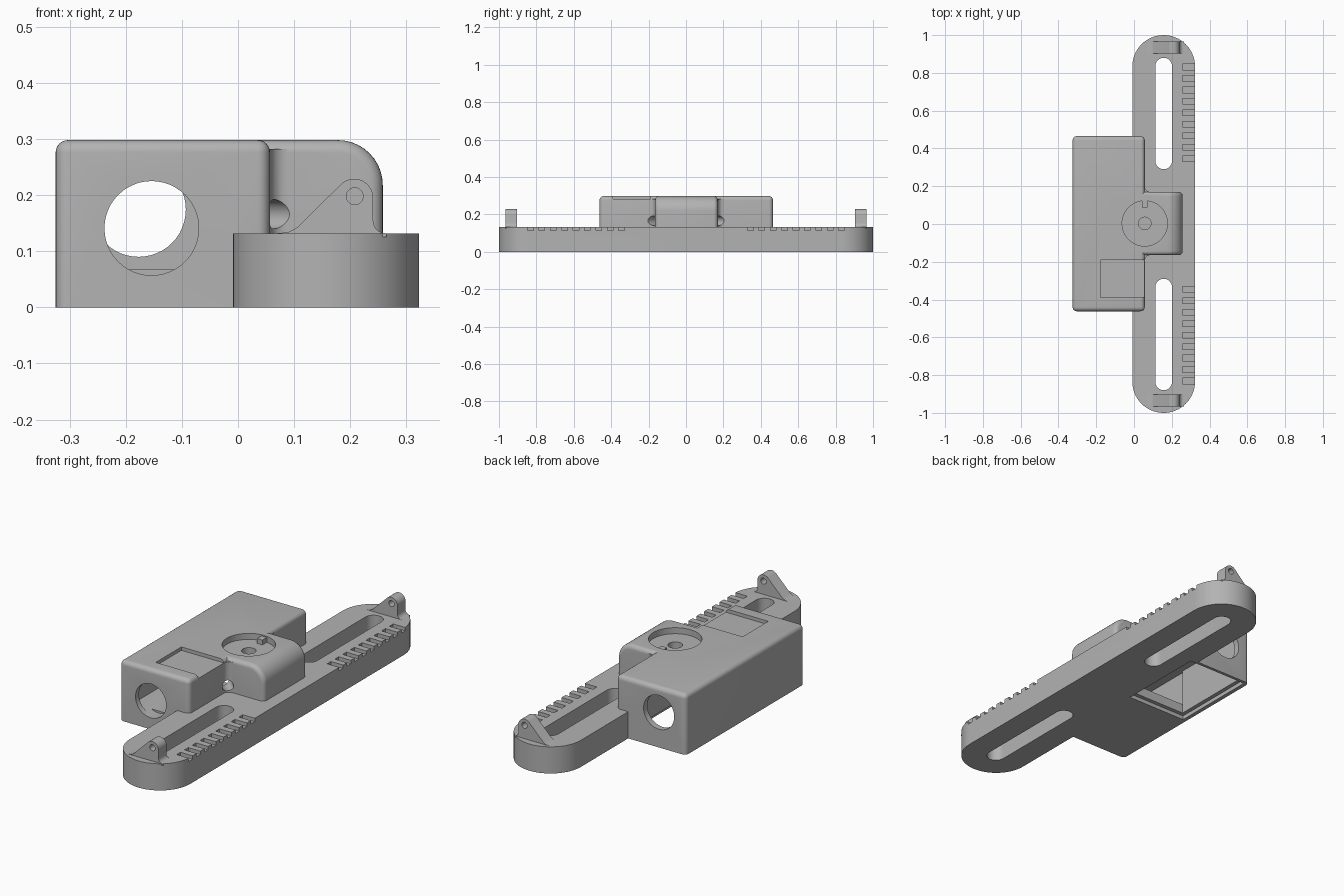
import bpy, bmesh, math
from mathutils import Vector, Matrix

cube = bpy.data.objects.get("Cube")
if cube:
    bpy.data.objects.remove(cube)

grey = bpy.data.materials.new("plain_grey")
grey.use_nodes = True
grey.diffuse_color = (0.45, 0.45, 0.45, 1)
grey.node_tree.nodes["Principled BSDF"].inputs["Base Color"].default_value = (0.45, 0.45, 0.45, 1)


def finish(bm, name):
    bmesh.ops.recalc_face_normals(bm, faces=bm.faces[:])
    mesh = bpy.data.meshes.new(name)
    bm.to_mesh(mesh)
    bm.free()
    mesh.materials.append(grey)
    ob = bpy.data.objects.new(name, mesh)
    bpy.context.collection.objects.link(ob)
    return ob


def box_mesh(x0, x1, y0, y1, z0, z1):
    bm = bmesh.new()
    size = Matrix.Diagonal((x1 - x0, y1 - y0, z1 - z0, 1))
    mid = Matrix.Translation(((x0 + x1) / 2, (y0 + y1) / 2, (z0 + z1) / 2))
    bmesh.ops.create_cube(bm, size=1, matrix=mid @ size)
    return bm


def box(name, *limits):
    return finish(box_mesh(*limits), name)


def round_edges(bm, rule, radius, segments=6):
    edges = [e for e in bm.edges if rule(e.verts[0].co, e.verts[1].co)]
    bmesh.ops.bevel(bm, geom=edges, offset=radius, segments=segments,
                    profile=0.5, affect='EDGES', clamp_overlap=True)


def prism(name, points, start, step):
    """Extrude a closed 3D outline along a step vector."""
    bm = bmesh.new()
    face = bm.faces.new([bm.verts.new(Vector(p) + Vector(start)) for p in points])
    top = bmesh.ops.extrude_face_region(bm, geom=[face])["geom"]
    bmesh.ops.translate(bm, vec=step, verts=[v for v in top if isinstance(v, bmesh.types.BMVert)])
    return finish(bm, name)


def rod(name, centre, axis, radius, length):
    bm = bmesh.new()
    turn = Vector((0, 0, 1)).rotation_difference(Vector(axis)).to_matrix().to_4x4()
    bmesh.ops.create_cone(bm, cap_ends=True, segments=48, radius1=radius, radius2=radius,
                          depth=length, matrix=Matrix.Translation(centre) @ turn)
    return finish(bm, name)


def arc(cx, cy, r, a0, a1, n):
    angles = [math.radians(a0 + (a1 - a0) * i / n) for i in range(n + 1)]
    return [(cx + r * math.cos(a), cy + r * math.sin(a)) for a in angles]


def stadium(name, x, y, r, half, z0, z1):
    outline = arc(x, y + half, r, 0, 180, 32) + arc(x, y - half, r, 180, 360, 32)
    return prism(name, [(u, v, 0) for u, v in outline], (0, 0, z0), (0, 0, z1 - z0))


def combine(target, tool, operation='DIFFERENCE'):
    mod = target.modifiers.new("join", 'BOOLEAN')
    mod.operation, mod.solver, mod.object = operation, 'EXACT', tool
    bpy.context.view_layer.update()
    mesh = bpy.data.meshes.new_from_object(
        target.evaluated_get(bpy.context.evaluated_depsgraph_get()))
    target.modifiers.clear()
    target.data = mesh
    bpy.data.objects.remove(tool)


def smooth(ob):
    bpy.ops.object.select_all(action='DESELECT')
    ob.select_set(True)
    bpy.context.view_layer.objects.active = ob
    bpy.ops.object.shade_smooth_by_angle(angle=math.radians(30))


BAR_X, BAR_TOP, TOP = 0.157, 0.132, 0.298

# Main case: rounded everywhere except around the base
bm = box_mesh(-0.325, 0.057, -0.462, 0.465, 0, TOP)
round_edges(bm, lambda a, b: max(a.z, b.z) > 0.1, 0.022)
housing = finish(bm, "housing")

# Side bulge with a large outer shoulder
bm = box_mesh(-0.1, 0.258, -0.165, 0.17, 0.06, TOP)
round_edges(bm, lambda a, b: min(a.x, b.x) > 0.2 and min(a.z, b.z) > 0.2, 0.08, 10)
round_edges(bm, lambda a, b: abs(a.y - b.y) < 0.01 and max(a.z, b.z) > 0.1
            and max(a.x, b.x) > 0.1, 0.022)
combine(housing, finish(bm, "bulge"), 'UNION')

# Coved inner corners between case and bulge
for side, y in ((1, 0.17), (-1, -0.165)):
    r = 0.03
    cove = [(-0.01, -0.01), (r, -0.01)] + arc(r, r, r, 270, 180, 8) + [(-0.01, r)]
    tool = prism("cove", [(0.057 + u, y + side * v, 0) for u, v in cove],
                 (0, 0, 0.1), (0, 0, 0.182))
    combine(housing, tool, 'UNION')

# Long slotted mounting bar
bar = stadium("bar", BAR_X, 0, 0.166, 0.834, 0, BAR_TOP)
for side in (1, -1):
    combine(bar, stadium("slot", BAR_X, side * 0.585, 0.044, 0.251, -0.1, 0.2))
    # Row of scale notches along the outer edge
    for i in range(9):
        y = side * (0.345 + i * 0.0608)
        combine(bar, box("notch", 0.257, 0.4, y - 0.015, y + 0.015, BAR_TOP - 0.017, 0.2))
combine(housing, bar, 'UNION')

# Inner chambers, open underneath at the back, with a lid rebate
combine(housing, box("front_chamber", -0.295, 0.02, -0.435, 0.02, 0.067, 0.25))
combine(housing, box("back_chamber", -0.285, 0.01, 0.02, 0.435, -0.1, 0.25))
combine(housing, box("lid_rebate", -0.305, 0.025, 0.0, 0.45, -0.1, 0.02))

# Round end openings
combine(housing, rod("front_opening", (-0.154, -0.45, 0.141), (0, 1, 0), 0.084, 0.1))
combine(housing, rod("back_opening", (-0.177, 0.45, 0.174), (0, 1, 0), 0.084, 0.1))

# Shallow label pocket, open to the side
combine(housing, box("label_pocket", -0.177, 0.1, -0.39, -0.19, TOP - 0.017, 0.4))

# Dial recess with its centre hole and key
combine(housing, rod("dial_recess", (0.057, 0.003, 0.368), (0, 0, 1), 0.12, 0.2))
combine(housing, rod("dial_hole", (0.057, 0.003, 0.24), (0, 0, 1), 0.033, 0.14))
combine(housing, box("dial_key", 0.042, 0.072, 0.088, 0.135, 0.255, 0.292), 'UNION')

# Angled cable holes in the inner corners
for side in (1, -1):
    combine(housing, rod("cable_hole", (0.055, side * 0.165, 0.166), (1, side, 0), 0.026, 0.16))
smooth(housing)

# Triangular lugs with a pin hole at each end of the bar
lug = [(0.265, 0.125), (0.265, BAR_TOP)] + arc(0.263, 0.154, 0.022, 270, 180, 5)
lug += arc(0.207, 0.195, 0.034, 0, 130, 14)
lug += [(0.105, 0.142), (0.09, 0.134), (0.07, BAR_TOP), (0.07, 0.125)]
for side, name in ((1, "back_lug"), (-1, "front_lug")):
    ob = prism(name, [(u, 0, v) for u, v in lug], (0, side * 0.903, 0), (0, side * 0.063, 0))
    combine(ob, rod("pin_hole", (0.208, side * 0.93, 0.198), (0, 1, 0), 0.015, 0.2))
    smooth(ob)
